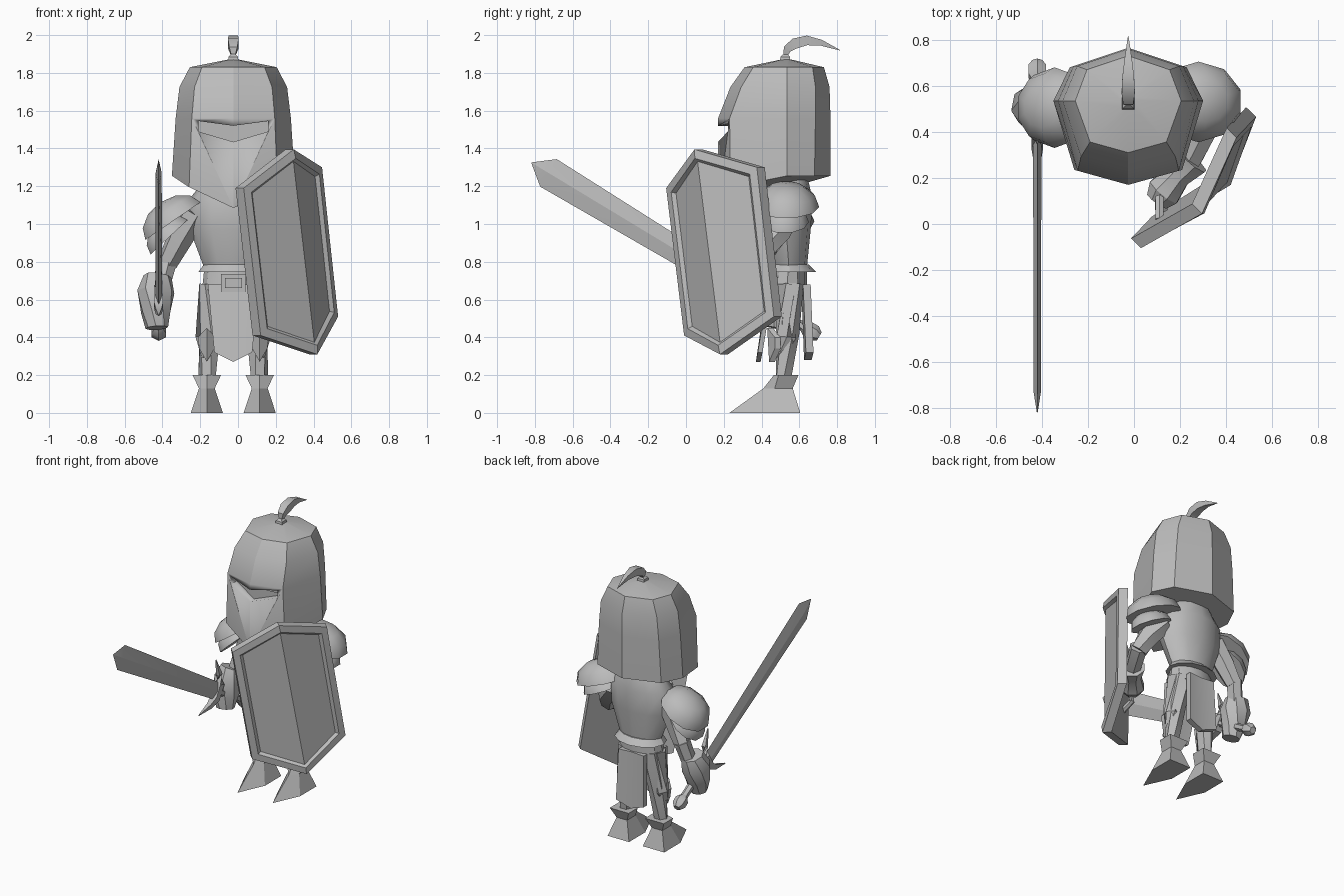
import bpy, bmesh, math
from mathutils import Vector, Matrix

if "Cube" in bpy.data.objects:
    bpy.data.objects.remove(bpy.data.objects["Cube"])

steel = bpy.data.materials.new("grey steel")
steel.use_nodes = True
GREY = (0.5, 0.5, 0.5, 1)
steel.diffuse_color = GREY
steel.node_tree.nodes["Principled BSDF"].inputs["Base Color"].default_value = GREY
CX = -0.025  # body centre line


def finish(name, bm, angle=32):
    bmesh.ops.recalc_face_normals(bm, faces=bm.faces)
    mesh = bpy.data.meshes.new(name)
    bm.to_mesh(mesh)
    bm.free()
    for p in mesh.polygons:
        p.use_smooth = True
    mesh.set_sharp_from_angle(angle=math.radians(angle))
    mesh.materials.append(steel)
    ob = bpy.data.objects.new(name, mesh)
    bpy.context.collection.objects.link(ob)
    return ob


def loft(name, rings, angle=32):
    """Skin a list of equal rings and cap both ends."""
    bm = bmesh.new()
    rows = [[bm.verts.new(p) for p in r] for r in rings]
    n = len(rows[0])
    for a, b in zip(rows, rows[1:]):
        for i in range(n):
            j = (i + 1) % n
            bm.faces.new((a[i], a[j], b[j], b[i]))
    bm.faces.new(rows[0])
    bm.faces.new(rows[-1])
    return finish(name, bm, angle)


def tube(name, path, radii, sides=6, angle=32):
    """Tapered limb along a path."""
    path = [Vector(p) for p in path]
    rings = []
    for i, p in enumerate(path):
        d = path[min(i + 1, len(path) - 1)] - path[max(i - 1, 0)]
        q = d.to_track_quat("Z", "Y")
        turn = [math.tau * (k + 0.5) / sides for k in range(sides)]
        rings.append([p + q @ Vector((math.cos(t), math.sin(t), 0)) * radii[i] for t in turn])
    return loft(name, rings, angle)


def oval(z, hw, yf, yb, n=12):
    return [(CX + hw * math.cos(math.tau * k / n),
             (yf + yb) / 2 + (yb - yf) / 2 * math.sin(math.tau * k / n), z) for k in range(n)]


def slab(name, pts, back, rim=0):
    """Six-cornered plate folded down its middle, with an optional raised rim."""
    bm = bmesh.new()
    f = [bm.verts.new(p) for p in pts]
    b = [bm.verts.new(Vector(p) + Vector(back)) for p in pts]
    front = []
    for loop in ((0, 1, 2, 3), (0, 3, 4, 5)):
        front.append(bm.faces.new([f[i] for i in loop]))
        bm.faces.new([b[i] for i in reversed(loop)])
    for i in range(6):
        j = (i + 1) % 6
        bm.faces.new((f[i], b[i], b[j], f[j]))
    bmesh.ops.recalc_face_normals(bm, faces=bm.faces)
    if rim:
        bmesh.ops.inset_region(bm, faces=front, thickness=rim, use_even_offset=True)
        bmesh.ops.inset_region(bm, faces=front, thickness=0.015, depth=-0.02, use_even_offset=True)
    return finish(name, bm, 15)


def dome(name, centre, radii, tilt):
    """Half ball shoulder plate."""
    bm = bmesh.new()
    bmesh.ops.create_uvsphere(bm, u_segments=10, v_segments=6, radius=1)
    low = [v for v in bm.verts if v.co.z < -0.1]
    bmesh.ops.delete(bm, geom=low, context="VERTS")
    bmesh.ops.holes_fill(bm, edges=bm.edges)
    bm.transform(Matrix.Translation(centre) @ Matrix.Rotation(tilt, 4, "Y") @ Matrix.Diagonal((*radii, 1)))
    return finish(name, bm, 50)


# Helmet: eight-sided shell with a pointed chin and a cut visor slit
def helmet_ring(z, hw, yf, yb, chin=0, jaw=0):
    k = hw / 0.325
    half = [(0, yf, z - chin), (0.72 * hw, yf + 0.065 * k, z - jaw), (hw, 0.535, z),
            (0.78 * hw, yb - 0.085 * k, z), (0, yb, z)]
    ring = half + [(-x, y, h) for x, y, h in half[3:0:-1]]
    return [(CX + x, y, h) for x, y, h in ring]


helmet = loft("helmet", [
    helmet_ring(1.255, 0.325, 0.17, 0.765, 0.17, 0.06),
    helmet_ring(1.56, 0.305, 0.17, 0.765),
    helmet_ring(1.725, 0.285, 0.235, 0.76),
    helmet_ring(1.83, 0.23, 0.31, 0.73),
    helmet_ring(1.87, 0.03, 0.50, 0.56)], 25)
slit = [(-0.185, 1.545), (0, 1.52), (0.185, 1.545), (0.185, 1.49), (0, 1.435), (-0.185, 1.49)]
cutter = loft("visor_cutter", [[(CX + x, 0, z) for x, z in slit],
                               [(CX + x, 0.22 + 0.35 * abs(x), z) for x, z in slit]])
cutter.hide_render = True
cut = helmet.modifiers.new("visor", "BOOLEAN")
cut.object, cut.solver = cutter, "EXACT"
bpy.context.view_layer.update()
carved = bpy.data.meshes.new_from_object(helmet.evaluated_get(bpy.context.evaluated_depsgraph_get()))
helmet.modifiers.clear()
helmet.data = carved
bpy.data.objects.remove(cutter)

# Plume and its socket
tube("plume_socket", [(CX, 0.525, 1.86), (CX, 0.525, 1.885), (CX, 0.525, 1.9)], [0.04, 0.035, 0.015], 4)
plume = [(0.525, 1.885, 0.012), (0.535, 1.925, 0.03), (0.575, 1.955, 0.04),
         (0.64, 1.972, 0.036), (0.715, 1.96, 0.022), (0.815, 1.92, 0.002)]
tube("plume", [(CX, y, z) for y, z, r in plume], [r for y, z, r in plume], 4, 40)

# Torso, waist flare, hips, belt and buckle
loft("torso", [oval(0.77, 0.155, 0.45, 0.64), oval(0.97, 0.23, 0.4, 0.66),
               oval(1.13, 0.235, 0.4, 0.67), oval(1.22, 0.16, 0.43, 0.65), oval(1.32, 0.1, 0.46, 0.62)], 45)
loft("waist_flare", [oval(0.745, 0.185, 0.41, 0.69), oval(0.785, 0.157, 0.44, 0.65)])
loft("belt", [oval(0.65, 0.165, 0.43, 0.64), oval(0.75, 0.155, 0.44, 0.64)])
loft("hips", [oval(0.56, 0.13, 0.47, 0.61), oval(0.66, 0.15, 0.45, 0.63)])
for grow, y, label in ((0, 0.42, "buckle"), (-0.02, 0.412, "buckle_plate")):
    corners = [(-0.065 - grow, -0.047 - grow), (0.065 + grow, -0.047 - grow),
               (0.065 + grow, 0.047 + grow), (-0.065 - grow, 0.047 + grow)]
    loft(label, [[(CX + u, d, 0.688 + v) for u, v in corners] for d in (y, 0.45)])


# Hanging cloth, front and back
def cloth(name, top, low, wide, narrow, tip, back):
    slab(name, [(CX, top - 0.01, 0.68), (CX + wide, top, 0.68), (CX + narrow, low + 0.01, 0.32),
                (CX, low, tip), (CX - narrow, low + 0.01, 0.32), (CX - wide, top, 0.68)], (0, back, 0))


cloth("front_tabard", 0.44, 0.37, 0.135, 0.1, 0.27, 0.025)
cloth("back_tabard", 0.62, 0.625, 0.1, 0.11, 0.28, 0.04)


# Legs, knee plates and boots
def boot_ring(x, z, hw, back, mid, tip):
    return [(x - hw, back, z), (x + hw, back, z), (x + hw, mid, z), (x, tip, z), (x - hw, mid, z)]


for side, s in (("right", -1), ("left", 1)):
    x = CX + 0.14 * s
    tube(side + "_leg", [(CX + 0.09 * s, 0.55, 0.68), (x - 0.015 * s, 0.54, 0.42), (x, 0.515, 0.17)],
         [0.075, 0.06, 0.045])
    slab(side + "_knee_plate", [(x, 0.43, 0.45), (x + 0.048, 0.47, 0.40), (x + 0.04, 0.47, 0.34),
                                (x, 0.44, 0.27), (x - 0.04, 0.47, 0.34), (x - 0.048, 0.47, 0.40)], (0, 0.03, 0))
    tube(side + "_thigh_plate", [(CX + 0.12 * s, 0.53, 0.68), (x, 0.53, 0.4), (x, 0.5, 0.29)],
         [0.06, 0.06, 0.03])
    loft(side + "_boot", [boot_ring(x, 0, 0.085, 0.605, 0.42, 0.23),
                          boot_ring(x, 0.13, 0.042, 0.565, 0.47, 0.41),
                          boot_ring(x, 0.2, 0.075, 0.595, 0.49, 0.465)], 20)

# Shoulder plates in two layers
dome("right_shoulder_plate", (-0.345, 0.505, 1.015), (0.185, 0.175, 0.12), -0.6)
dome("right_shoulder_lower_plate", (-0.365, 0.51, 0.93), (0.14, 0.13, 0.1), -0.75)
dome("left_shoulder_plate", (0.28, 0.53, 1.09), (0.2, 0.175, 0.13), 0.3)
dome("left_shoulder_lower_plate", (0.29, 0.52, 1.01), (0.15, 0.13, 0.1), 0.4)

# Right arm hanging by the body, left arm bent behind the shield
tube("right_upper_arm", [(-0.23, 0.53, 1.06), (-0.31, 0.55, 0.92), (-0.375, 0.57, 0.79)], [0.075, 0.07, 0.055])
tube("right_forearm", [(-0.37, 0.575, 0.82), (-0.41, 0.54, 0.66)], [0.055, 0.05])
tube("right_gauntlet", [(-0.425, 0.535, 0.72), (-0.435, 0.51, 0.64), (-0.435, 0.485, 0.53), (-0.43, 0.47, 0.45)],
     [0.075, 0.1, 0.08, 0.06], 8)
tube("left_upper_arm", [(0.2, 0.53, 1.06), (0.28, 0.48, 0.95), (0.31, 0.42, 0.86)], [0.075, 0.075, 0.06])
tube("left_forearm", [(0.32, 0.43, 0.88), (0.25, 0.29, 0.82), (0.2, 0.23, 0.8)], [0.06, 0.055, 0.05])
tube("left_gauntlet", [(0.25, 0.28, 0.82), (0.19, 0.21, 0.8), (0.13, 0.14, 0.78), (0.1, 0.1, 0.77)],
     [0.085, 0.06, 0.08, 0.055], 8)

# Shield: folded hexagon with raised rim, and its handle
slab("shield", [(0.295, 0.045, 1.395), (0.445, 0.375, 1.30), (0.53, 0.465, 0.51),
                (0.42, 0.18, 0.31), (0.12, -0.01, 0.41), (0.03, -0.105, 1.19)], (-0.043, 0.042, 0), 0.045)
tube("shield_handle", [(0.11, 0.02, 0.9), (0.11, 0.11, 0.87), (0.12, 0.12, 0.68), (0.13, 0.04, 0.64)],
     [0.02] * 4)


# Sword: s runs from pommel to tip, t across the blade
def on_sword(s, t, x=0):
    return (-0.42 + x, 0.68 - 0.856 * s + 0.517 * t, 0.42 + 0.517 * s + 0.856 * t)


loft("blade", [[on_sword(s, w), on_sword(s, 0, h), on_sword(s, -w), on_sword(s, 0, -h)]
               for s, w, h in ((0.36, 0.058, 0.018), (1.645, 0.085, 0.016), (1.75, 0.002, 0.002))], 10)
tube("grip", [on_sword(0.03, 0), on_sword(0.37, 0)], [0.025, 0.025])
tube("pommel", [on_sword(s, 0) for s in (-0.03, 0, 0.04, 0.07)], [0.025, 0.045, 0.045, 0.025])
tube("guard", [on_sword(s, t) for s, t in
               ((0.5, -0.19), (0.41, -0.11), (0.37, -0.05), (0.37, 0.05), (0.41, 0.11), (0.5, 0.19))],
     [0.003, 0.022, 0.034, 0.034, 0.022, 0.003], 4)
